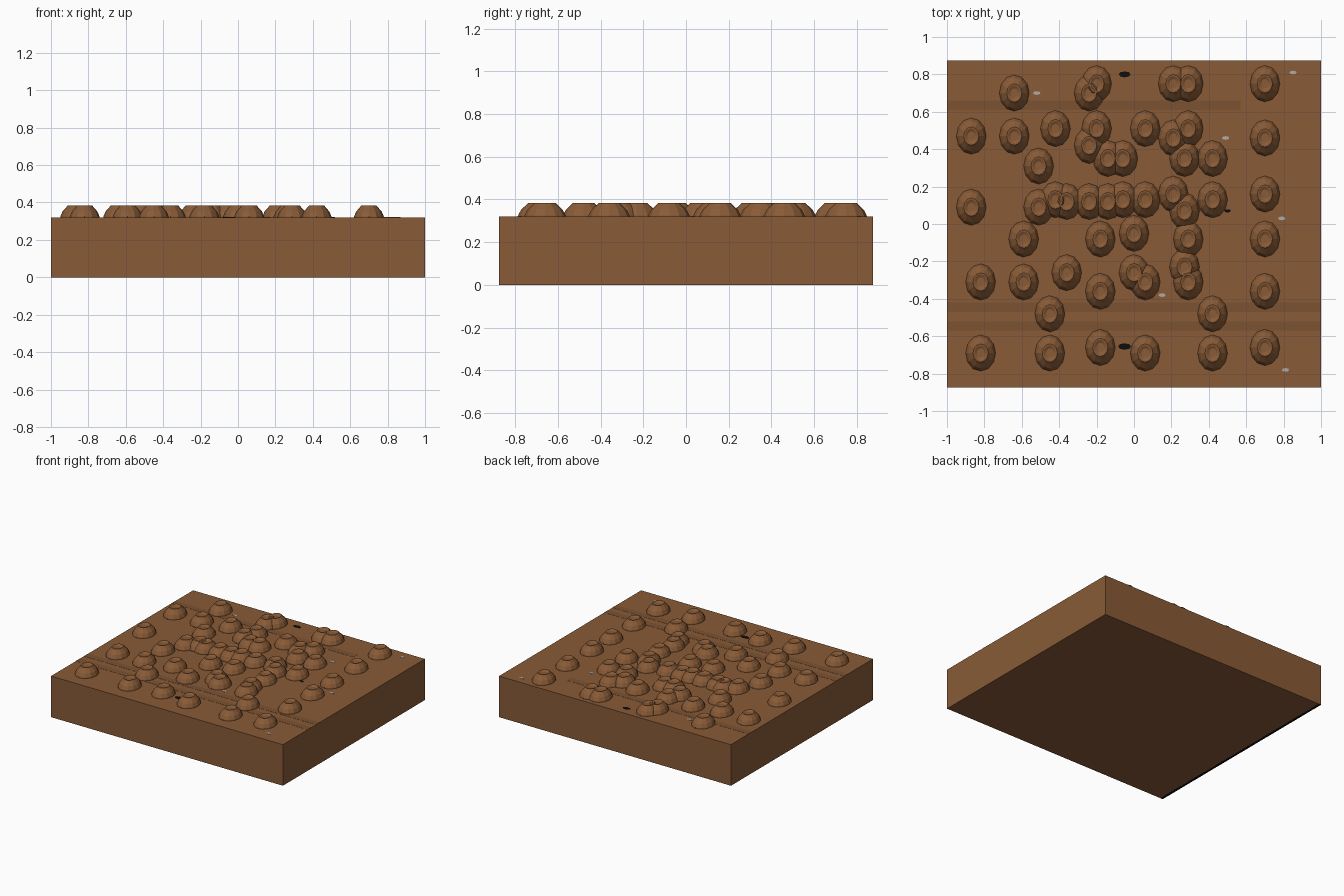
import bpy, bmesh, math

if "Cube" in bpy.data.objects:
    bpy.data.objects.remove(bpy.data.objects["Cube"])

def material(name, rgb):
    m = bpy.data.materials.new(name)
    m.diffuse_color = (*rgb, 1)
    m.use_nodes = True
    m.node_tree.nodes["Principled BSDF"].inputs["Base Color"].default_value = m.diffuse_color
    return m

BROWN = material("brown", (0.25, 0.105, 0.038))
DARK = material("dark_brown", (0.20, 0.086, 0.032))
BLACK = material("black", (0.004, 0.004, 0.004))
GREY = material("grey", (0.42, 0.40, 0.38))
W, D, H = 2.0, 1.75, 0.32

def finish(bm, name, mat):
    bmesh.ops.recalc_face_normals(bm, faces=bm.faces)
    me = bpy.data.meshes.new(name)
    bm.to_mesh(me)
    bm.free()
    me.materials.append(mat)
    ob = bpy.data.objects.new(name, me)
    bpy.context.collection.objects.link(ob)
    return ob

def box(name, mat, x0, x1, y0, y1, z0, z1):
    bm = bmesh.new()
    bmesh.ops.create_cube(bm, size=1)
    for v in bm.verts:
        v.co = (x1 if v.co.x > 0 else x0, y1 if v.co.y > 0 else y0, z1 if v.co.z > 0 else z0)
    return finish(bm, name, mat)

# main block
box("block", BROWN, -W/2, W/2, -D/2, D/2, 0, H)

# faint dark bands on the top and a dark strip underneath
for i, (y0, y1) in enumerate([(0.61, 0.66), (-0.47, -0.42), (-0.57, -0.52)]):
    box(f"band_{i}", DARK, -1, 1 if i else 0.57, y0, y1, H - 0.002, H + 0.001)
box("under_strip", BLACK, -1, -0.98, -D/2, D/2, -0.0005, 0.002)

# stud: dome with a raised rim and a dished crown, swept round and stretched in y
PROFILE = [(1, -0.005), (0.97, 0.008), (0.84, 0.032), (0.62, 0.052),
           (0.50, 0.064), (0.42, 0.064), (0.25, 0.056)]
SIDES = 12
bm = bmesh.new()
rings = []
for r, z in PROFILE:
    rings.append([bm.verts.new((0.081 * r * math.cos(a), 0.098 * r * math.sin(a), z))
                  for a in (2 * math.pi * k / SIDES for k in range(SIDES))])
for lo, hi in zip(rings, rings[1:]):
    for k in range(SIDES):
        n = (k + 1) % SIDES
        bm.faces.new((lo[k], lo[n], hi[n], hi[k]))
bm.faces.new(rings[-1])
bm.faces.new(rings[0])
stud = finish(bm, "stud", BROWN)

# stud positions, row by row from the back
SPOTS = [
    (-.64, .70), (-.24, .70), (-.20, .75), (.21, .75), (.29, .75), (.70, .75),
    (-.87, .47), (-.64, .47), (-.42, .51), (-.20, .51), (-.24, .42), (-.14, .35),
    (-.06, .35), (.06, .51), (.21, .46), (.29, .51), (.27, .35), (.42, .35), (.70, .46),
    (-.51, .31), (-.42, .13), (-.51, .09), (-.36, .12), (-.24, .12), (-.14, .12),
    (-.06, .13), (.06, .13), (.21, .16), (.27, .07), (.42, .13), (.70, .16), (-.87, .09),
    (-.59, -.08), (-.18, -.08), (0, -.05), (.29, -.08), (.70, -.08),
    (-.82, -.31), (-.59, -.31), (-.36, -.26), (-.18, -.36), (0, -.26), (.06, -.31),
    (.27, -.23), (.29, -.31), (.70, -.36), (-.45, -.48), (.42, -.48),
    (-.82, -.69), (-.45, -.69), (-.18, -.66), (.06, -.69), (.42, -.69), (.70, -.66)]
for i, (x, y) in enumerate(SPOTS):
    ob = stud if i == 0 else stud.copy()
    if i:
        bpy.context.collection.objects.link(ob)
    ob.location = (x, y, H)

# small paint flecks on the top
def fleck(name, mat, x, y, rx):
    bm = bmesh.new()
    bmesh.ops.create_cone(bm, cap_ends=True, segments=8, radius1=1, radius2=1, depth=1)
    for v in bm.verts:
        v.co = (x + v.co.x * rx, y + v.co.y * rx * 0.5, H + v.co.z * 0.004)
    finish(bm, name, mat)

for x, y, r in [(-.05, .80, .032), (-.05, -.655, .035), (.50, .07, .018)]:
    fleck("black_fleck", BLACK, x, y, r)
for x, y in [(-.52, .70), (.85, .81), (.49, .46), (.79, .03), (.81, -.78), (.15, -.38)]:
    fleck("grey_fleck", GREY, x, y, .02)
